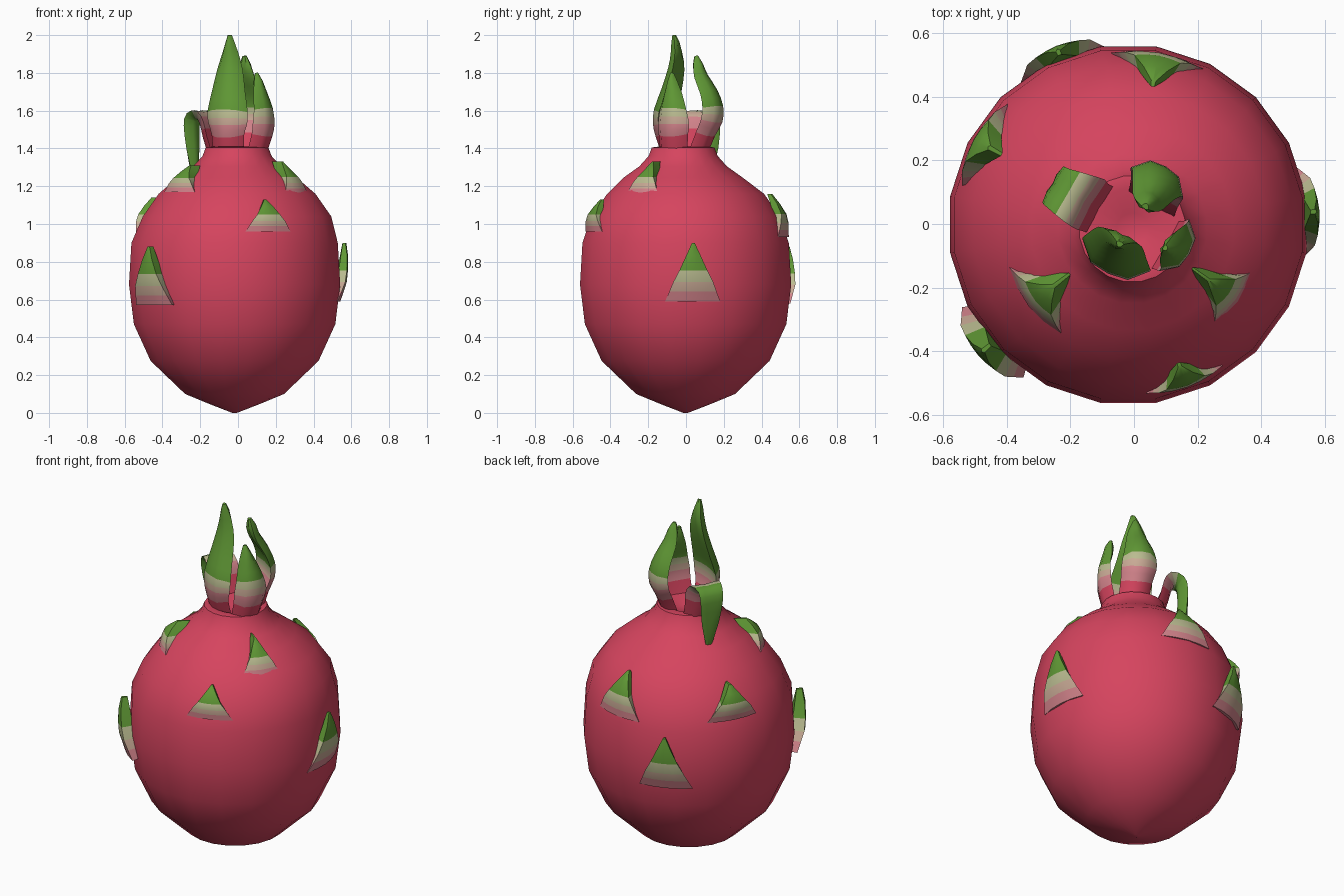
import bpy, bmesh, math
from mathutils import Vector

if "Cube" in bpy.data.objects:
    bpy.data.objects.remove(bpy.data.objects["Cube"])


def material(name, rgb):
    m = bpy.data.materials.new(name)
    m.diffuse_color = (*rgb, 1)
    m.use_nodes = True
    m.node_tree.nodes["Principled BSDF"].inputs["Base Color"].default_value = m.diffuse_color
    return m


MATS = [material("skin pink", (0.67, 0.058, 0.113)),
        material("light pink", (0.65, 0.23, 0.26)),
        material("beige", (0.58, 0.40, 0.30)),
        material("pale green", (0.49, 0.50, 0.28)),
        material("leaf green", (0.115, 0.31, 0.035))]


def finish(name, bm, angle=50):
    bmesh.ops.recalc_face_normals(bm, faces=bm.faces)
    me = bpy.data.meshes.new(name)
    bm.to_mesh(me)
    bm.free()
    for m in MATS:
        me.materials.append(m)
    ob = bpy.data.objects.new(name, me)
    bpy.context.collection.objects.link(ob)
    bpy.context.view_layer.objects.active = ob
    ob.select_set(True)
    bpy.ops.object.shade_smooth_by_angle(angle=math.radians(angle))
    ob.select_set(False)
    return ob


def loft(name, rings, mats):
    """Skin closed rings; mats gives the colour of each band."""
    bm = bmesh.new()
    vs = [[bm.verts.new(p) for p in ring] for ring in rings]
    n = len(vs[0])
    for i in range(len(vs) - 1):
        for k in range(n):
            f = bm.faces.new((vs[i][k], vs[i][(k + 1) % n],
                              vs[i + 1][(k + 1) % n], vs[i + 1][k]))
            f.material_index = mats[min(i, len(mats) - 1)]
    bm.faces.new(vs[0]).material_index = mats[0]
    bm.faces.new(vs[-1]).material_index = mats[-1]
    return finish(name, bm)


# fruit body: lathe profile (radius, height), with a sunken top
PROFILE = [(0.012, 0), (0.13, 0.045), (0.265, 0.1), (0.45, 0.275), (0.54, 0.47),
           (0.566, 0.68), (0.553, 0.9), (0.505, 1.04), (0.42, 1.16), (0.32, 1.245),
           (0.235, 1.305), (0.185, 1.36), (0.168, 1.405), (0.13, 1.41), (0.05, 1.37)]
SIDES = 20


def centre_x(z):
    return -0.018 if z < 1.0 else -0.005


def centre_y(z):
    return -0.002 if z < 1.2 else -0.015


def body_radius(z):
    for (r0, z0), (r1, z1) in zip(PROFILE, PROFILE[1:]):
        if z0 <= z <= z1:
            return r0 + (r1 - r0) * (z - z0) / (z1 - z0)
    return 0.17


loft("fruit_body",
     [[(centre_x(z) + r * math.cos(2 * math.pi * (k + 0.5) / SIDES),
        centre_y(z) + r * math.sin(2 * math.pi * (k + 0.5) / SIDES), z) for k in range(SIDES)]
      for r, z in PROFILE], [0])


# scales hugging the skin: angle, base height, tip height, half width, base lift, tip lift
SCALES = [(-139, 0.57, 0.88, 0.15, 0.03, 0.015), (4, 0.59, 0.90, 0.15, 0, 0),
          (-70, 0.96, 1.13, 0.13, 0, 0), (-36, 1.16, 1.33, 0.105, -0.015, 0.05),
          (-142, 1.17, 1.31, 0.135, 0, 0.05), (151, 0.95, 1.14, 0.15, 0, 0.03),
          (80, 0.93, 1.16, 0.15, 0, 0.005), (112, 0.58, 0.88, 0.15, 0.005, 0.0)]
# along the scale: fraction, width factor, lift off the skin, thickness
ROWS = [(0, 1, 0.006, 0.05), (0.17, 0.85, 0.018, 0.05), (0.33, 0.72, 0.03, 0.05),
        (0.53, 0.5, 0.04, 0.05), (0.78, 0.26, 0.045, 0.04), (1, 0.05, 0.04, 0.02)]

for i, (deg, z0, z1, hw, low, high) in enumerate(SCALES):
    rings = []
    for t, wf, lift, th in ROWS:
        z = z0 + (z1 - z0) * t
        extra = low + (high - low) * t
        r = body_radius(z) + lift + extra
        a = math.radians(deg)
        th += max(extra, 0)

        def at(side, inset):
            b = a + side * hw * wf / r
            return (centre_x(z0) + (r - inset) * math.cos(b),
                    centre_y(z0) + (r - inset) * math.sin(b), z)
        rings.append([at(-1, 0.006), at(-0.5, 0.002), at(0, 0), at(0.5, 0.002), at(1, 0.006),
                      at(0.8, th), at(0, th), at(-0.8, th)])
    loft(f"scale_{i + 1}", rings, [1, 2, 3, 4])


def crown_leaf(name, deg, mats, path):
    """Cupped leaf along a path of (x, y, z, half width), facing deg."""
    pts = []
    for i in range(len(path) - 1):
        p0, p1, p2, p3 = [Vector(path[min(max(j, 0), len(path) - 1)]) for j in range(i - 1, i + 3)]
        pts += [p1, (p1 + p2) * 0.5625 - (p0 + p3) * 0.0625]
    pts.append(Vector(path[-1]))
    a = math.radians(deg)
    side = Vector((-math.sin(a), math.cos(a), 0))
    rings = []
    for i, p in enumerate(pts):
        d = (pts[min(i + 1, len(pts) - 1)] - pts[max(i - 1, 0)]).to_3d().normalized()
        n = side.cross(d).normalized()
        w = p[3]
        th = min(0.02, w * 0.6)
        c = p.to_3d()
        rings.append([c + side * w * s + n * o for s, o in
                      ((-1, -0.3 * w), (-0.55, th), (0, th * 1.4), (0.55, th), (1, -0.3 * w),
                       (0.5, -th * 1.2), (0, -th), (-0.5, -th * 1.2))])
    loft(name, rings, mats)


# crown leaves
UPRIGHT = [0, 0, 1, 1, 2, 3, 4]
crown_leaf("crown_leaf_front", -115, UPRIGHT,
           [(-0.06, -0.08, 1.34, 0.09), (-0.065, -0.12, 1.465, 0.095), (-0.068, -0.13, 1.525, 0.112),
            (-0.07, -0.125, 1.6, 0.118), (-0.062, -0.09, 1.71, 0.097), (-0.052, -0.06, 1.82, 0.075),
            (-0.046, -0.052, 1.91, 0.045), (-0.045, -0.063, 2.0, 0.012)])
crown_leaf("crown_leaf_back", 60, UPRIGHT,
           [(0.06, 0.06, 1.34, 0.08), (0.075, 0.115, 1.475, 0.085), (0.085, 0.15, 1.545, 0.095),
            (0.085, 0.155, 1.62, 0.09), (0.07, 0.13, 1.7, 0.075), (0.05, 0.085, 1.78, 0.055),
            (0.042, 0.065, 1.84, 0.035), (0.036, 0.055, 1.89, 0.012)])
crown_leaf("crown_leaf_right", -30, UPRIGHT,
           [(0.10, -0.075, 1.34, 0.08), (0.14, -0.08, 1.47, 0.09), (0.15, -0.08, 1.53, 0.095),
            (0.145, -0.08, 1.61, 0.08), (0.12, -0.075, 1.7, 0.052), (0.098, -0.075, 1.8, 0.01)])
crown_leaf("crown_leaf_left_drooping", 150, [0, 0, 0, 1, 1, 2, 3, 4],
           [(-0.11, 0.05, 1.34, 0.08), (-0.145, 0.065, 1.46, 0.085), (-0.16, 0.075, 1.53, 0.09),
            (-0.185, 0.085, 1.575, 0.085), (-0.225, 0.105, 1.57, 0.07), (-0.238, 0.115, 1.52, 0.065),
            (-0.235, 0.12, 1.4, 0.05), (-0.23, 0.122, 1.25, 0.012)])
